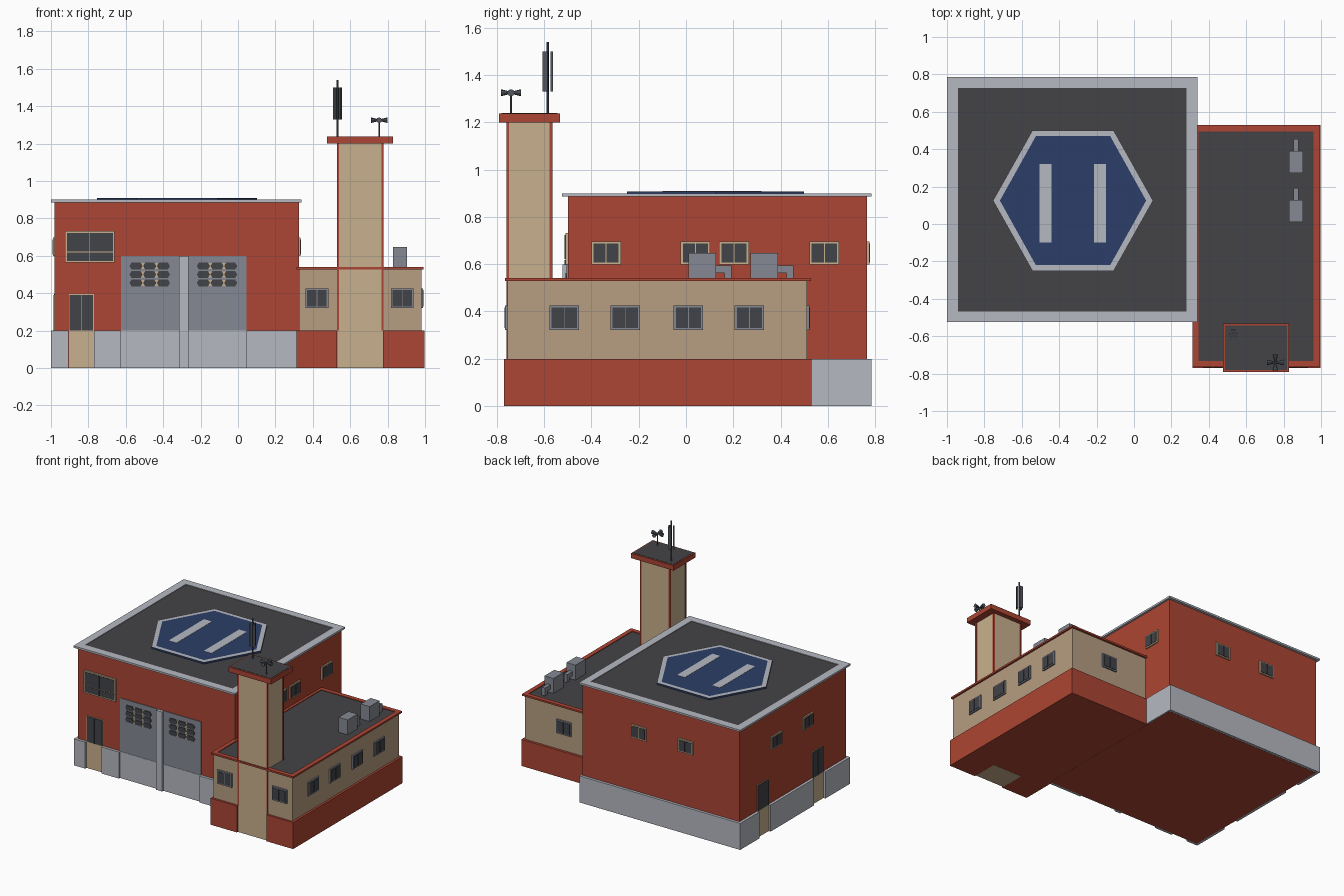
import bpy, bmesh, math
from mathutils import Matrix, Vector

if "Cube" in bpy.data.objects:
    bpy.data.objects.remove(bpy.data.objects["Cube"])


def mat(name, r, g, b):
    m = bpy.data.materials.new(name)
    lin = [((c / 255 + 0.055) / 1.055) ** 2.4 for c in (r, g, b)]
    m.diffuse_color = (*lin, 1)
    m.use_nodes = True
    m.node_tree.nodes["Principled BSDF"].inputs["Base Color"].default_value = m.diffuse_color
    return m


RED = mat("brick red", 172, 69, 51)
SAND = mat("light sand", 201, 177, 142)
TAN = mat("wall tan", 183, 157, 129)
LIGHT = mat("light grey", 182, 185, 193)
GREY = mat("mid grey", 133, 137, 147)
ROOF = mat("roof dark", 68, 67, 71)
GLASS = mat("window dark", 66, 67, 72)
BLUE = mat("pad blue", 44, 63, 104)
METAL = mat("dark metal", 84, 88, 97)


def finish(name, bm, m):
    bmesh.ops.recalc_face_normals(bm, faces=bm.faces)
    me = bpy.data.meshes.new(name)
    bm.to_mesh(me)
    bm.free()
    me.materials.append(m)
    ob = bpy.data.objects.new(name, me)
    bpy.context.collection.objects.link(ob)
    return ob


def boxes(name, m, *specs):
    """One object from boxes given as x0, x1, y0, y1, z0, z1."""
    bm = bmesh.new()
    for x0, x1, y0, y1, z0, z1 in specs:
        mx = Matrix.Translation(((x0 + x1) / 2, (y0 + y1) / 2, (z0 + z1) / 2)) \
            @ Matrix.Diagonal((x1 - x0, y1 - y0, z1 - z0, 1))
        bmesh.ops.create_cube(bm, size=1, matrix=mx)
    return finish(name, bm, m)


def prism(name, m, pts, offset):
    """Extrude a polygon along an offset vector."""
    bm = bmesh.new()
    f = bm.faces.new([bm.verts.new(p) for p in pts])
    ext = bmesh.ops.extrude_face_region(bm, geom=[f], use_keep_orig=True)
    bmesh.ops.translate(bm, vec=offset, verts=[v for v in ext["geom"] if isinstance(v, bmesh.types.BMVert)])
    return finish(name, bm, m)


def cone(name, m, p, q, r1, r2, seg=8):
    p, q = Vector(p), Vector(q)
    d = q - p
    mx = Matrix.Translation((p + q) / 2) @ d.to_track_quat('Z', 'Y').to_matrix().to_4x4()
    bm = bmesh.new()
    bmesh.ops.create_cone(bm, cap_ends=True, segments=seg, radius1=r1, radius2=r2, depth=d.length, matrix=mx)
    return finish(name, bm, m)


def ring(x0, x1, y0, y1, z0, z1, w):
    """Four box specs forming a rectangular border."""
    return [(x0, x1, y0, y0 + w, z0, z1), (x0, x1, y1 - w, y1, z0, z1),
            (x0, x0 + w, y0 + w, y1 - w, z0, z1), (x1 - w, x1, y0 + w, y1 - w, z0, z1)]


def on_wall(side, plane, u0, u1, z0, z1, d):
    """Box spec lying on a wall, sticking out by d."""
    a, b = (plane - d, plane + 0.004) if side[0] == "-" else (plane - 0.004, plane + d)
    return (u0, u1, a, b, z0, z1) if side[1] == "y" else (a, b, u0, u1, z0, z1)


def window(name, side, plane, u, z, w, h, frame, cols=2, rows=(0, 1)):
    u0, z0, b, g = u - w / 2, z - h / 2, 0.007, 0.002
    boxes(name + "_frame", frame, on_wall(side, plane, u0, u0 + w, z0, z0 + h, 0.010))
    iw, ih = (w - 2 * b) / cols, h - 2 * b
    panes = [on_wall(side, plane, u0 + b + i * iw + g, u0 + b + (i + 1) * iw - g,
                     z0 + b + lo * ih + g, z0 + b + hi * ih - g, 0.013)
             for i in range(cols) for lo, hi in zip(rows, rows[1:])]
    boxes(name + "_panes", GLASS, *panes)


def door(name, side, plane, u):
    w = 0.067
    boxes(name + "_lower", SAND, on_wall(side, plane, u - w, u + w, 0.001, 0.2, 0.004))
    boxes(name + "_frame", SAND, on_wall(side, plane, u - w, u + w, 0.2, 0.395, 0.003))
    boxes(name + "_leaves", GLASS, on_wall(side, plane, u - w + 0.004, u - 0.002, 0.2, 0.391, 0.007),
          on_wall(side, plane, u + 0.002, u + w - 0.004, 0.2, 0.391, 0.007))


# Main hall with plinth broken by doors
boxes("main_hall", RED, (-0.98, 0.325, -0.5, 0.765, 0, 0.888))
front = [(-1, -0.905), (-0.77, -0.625), (0.045, 0.335)]
left = [(-0.52, -0.227), (-0.093, 0.423), (0.557, 0.785)]
boxes("main_plinth", LIGHT,
      *[(a, b, -0.52, -0.49, 0.001, 0.2) for a, b in front],
      *[(-1, -0.97, a, b, 0.001, 0.2) for a, b in left],
      (-1, 0.335, 0.755, 0.785, 0.001, 0.2), (0.315, 0.335, 0.4, 0.785, 0.001, 0.2))
boxes("main_roof_rim", LIGHT, *ring(-1, 0.34, -0.525, 0.785, 0.886, 0.9, 0.058))
boxes("main_roof", ROOF, (-0.945, 0.285, -0.47, 0.73, 0.88, 0.896))


# Landing pad: blue slab, white border and two touchdown bars
def hexagon(hx, hy, z):
    return [(-0.326 + sx * hx, 0.125 + sy * hy, z)
            for sx, sy in ((-1, 0), (-0.508, -1), (0.508, -1), (1, 0), (0.508, 1), (-0.508, 1))]


prism("pad_slab", BLUE, hexagon(0.428, 0.375, 0.89), (0, 0, 0.018))
bm = bmesh.new()
outer = [bm.verts.new(p) for p in hexagon(0.428, 0.375, 0.9095)]
inner = [bm.verts.new(p) for p in hexagon(0.391, 0.345, 0.9095)]
for i in range(6):
    j = (i + 1) % 6
    bm.faces.new((outer[i], outer[j], inner[j], inner[i]))
finish("pad_border", bm, LIGHT)
boxes("pad_touchdown_bars", LIGHT, *[(x - 0.033, x + 0.033, -0.1, 0.32, 0.905, 0.9095) for x in (-0.473, -0.182)])

# Garage bays
boxes("garage_pillar", LIGHT, (-0.315, -0.265, -0.522, -0.49, 0.001, 0.598))
for n, x0 in (("left", -0.625), ("right", -0.265)):
    x1 = x0 + 0.31
    boxes(n + "_garage_door", GREY, on_wall("-y", -0.5, x0, x1, 0.2, 0.6, 0.005))
    boxes(n + "_garage_lower_panel", LIGHT, on_wall("-y", -0.5, x0, x1, 0.001, 0.2, 0.007))
    xc = -0.472 if n == "left" else -0.112
    for r, z in enumerate((0.455, 0.50, 0.545)):
        boxes(f"{n}_garage_strip_{r}", SAND, on_wall("-y", -0.5, xc - 0.1, xc + 0.1, z - 0.016, z + 0.016, 0.007))
        for c in (-1, 0, 1):
            cx = xc + c * 0.073
            pts = [(cx + sx * 0.035, -0.503, z + sz * 0.018)
                   for sx, sz in ((-1, 0), (-0.7, -1), (0.7, -1), (1, 0), (0.7, 1), (-0.7, 1))]
            prism(f"{n}_garage_pane_{r}_{c + 1}", GLASS, pts, (0, -0.007, 0))

# Hall doors and windows
door("front_door", "-y", -0.5, -0.8375)
for i, y in enumerate((-0.16, 0.49)):
    door(f"side_door_{i}", "-x", -0.98, y)
window("front_window", "-y", -0.5, -0.792, 0.648, 0.265, 0.168, SAND, 2, (0, 0.32, 1))
for i, y in enumerate((-0.338, 0.04, 0.203, 0.585)):
    window(f"hall_right_window_{i}", "+x", 0.325, y, 0.648, 0.125, 0.098, SAND)
for i, y in enumerate((-0.045, 0.334)):
    window(f"hall_left_window_{i}", "-x", -0.98, y, 0.648, 0.125, 0.098, SAND)
for i, x in enumerate((-0.147, -0.535)):
    window(f"hall_back_window_{i}", "+y", 0.765, x, 0.648, 0.125, 0.098, SAND)

# Annex
boxes("annex_base", RED, (0.312, 0.997, -0.752, 0.53, 0.001, 0.2),
      (0.312, 0.53, -0.77, -0.75, 0.001, 0.2), (0.775, 0.997, -0.77, -0.75, 0.001, 0.2))
boxes("annex_walls", TAN, (0.325, 0.98, -0.755, 0.512, 0.2, 0.53))
boxes("annex_roof_rim", RED, *ring(0.312, 0.993, -0.765, 0.528, 0.528, 0.541, 0.033))
boxes("annex_roof", ROOF, (0.34, 0.965, -0.735, 0.498, 0.525, 0.536))
for i, y in enumerate((-0.515, -0.257, 0.01, 0.268)):
    window(f"annex_side_window_{i}", "+x", 0.98, y, 0.373, 0.124, 0.104, GREY)
for i, x in enumerate((0.422, 0.878)):
    window(f"annex_front_window_{i}", "-y", -0.755, x, 0.373, 0.122, 0.104, GREY)
window("annex_back_window", "+y", 0.512, 0.652, 0.373, 0.122, 0.104, GREY)

# Rooftop air units with elbow ducts
for i, y in enumerate((0.01, 0.272)):
    boxes(f"air_unit_{i}", GREY, (0.829, 0.904, y, y + 0.117, 0.53, 0.648))
    boxes(f"air_duct_{i}", GREY, (0.852, 0.88, y + 0.11, y + 0.183, 0.562, 0.595),
          (0.852, 0.88, y + 0.153, y + 0.183, 0.53, 0.565))

# Tower with red corner trims and cap
boxes("tower", SAND, (0.532, 0.775, -0.757, -0.568, 0, 1.205))
boxes("tower_corner_trims", RED, *[(x - 0.006, x + 0.006, y - 0.006, y + 0.006, 0.2, 1.205)
                                   for x in (0.534, 0.773) for y in (-0.754, -0.571)])
boxes("tower_cap", RED, (0.476, 0.829, -0.79, -0.533, 1.2, 1.237))
boxes("tower_cap_roof", ROOF, (0.486, 0.819, -0.78, -0.543, 1.23, 1.239))

# Panel antenna
ax, ay = 0.532, -0.585
cone("antenna_mast", METAL, (ax, ay, 1.23), (ax, ay, 1.54), 0.005, 0.005)
for i in range(3):
    a = math.radians(90 + 120 * i)
    ob = boxes(f"antenna_panel_{i}", METAL, (0.012, 0.022, -0.012, 0.012, -0.085, 0.085))
    ob.location, ob.rotation_euler = (ax, ay, 1.415), (0, 0, a)

# Four-horn siren
sx, sy, sz = 0.755, -0.74, 1.325
cone("siren_post", METAL, (sx, sy, 1.23), (sx, sy, sz), 0.005, 0.005)
for i in range(4):
    dx, dy = round(math.cos(i * math.pi / 2)), round(math.sin(i * math.pi / 2))
    cone(f"siren_horn_{i}", METAL, (sx, sy, sz),
         (sx + dx * 0.043, sy + dy * 0.043, sz), 0.004, 0.015)
